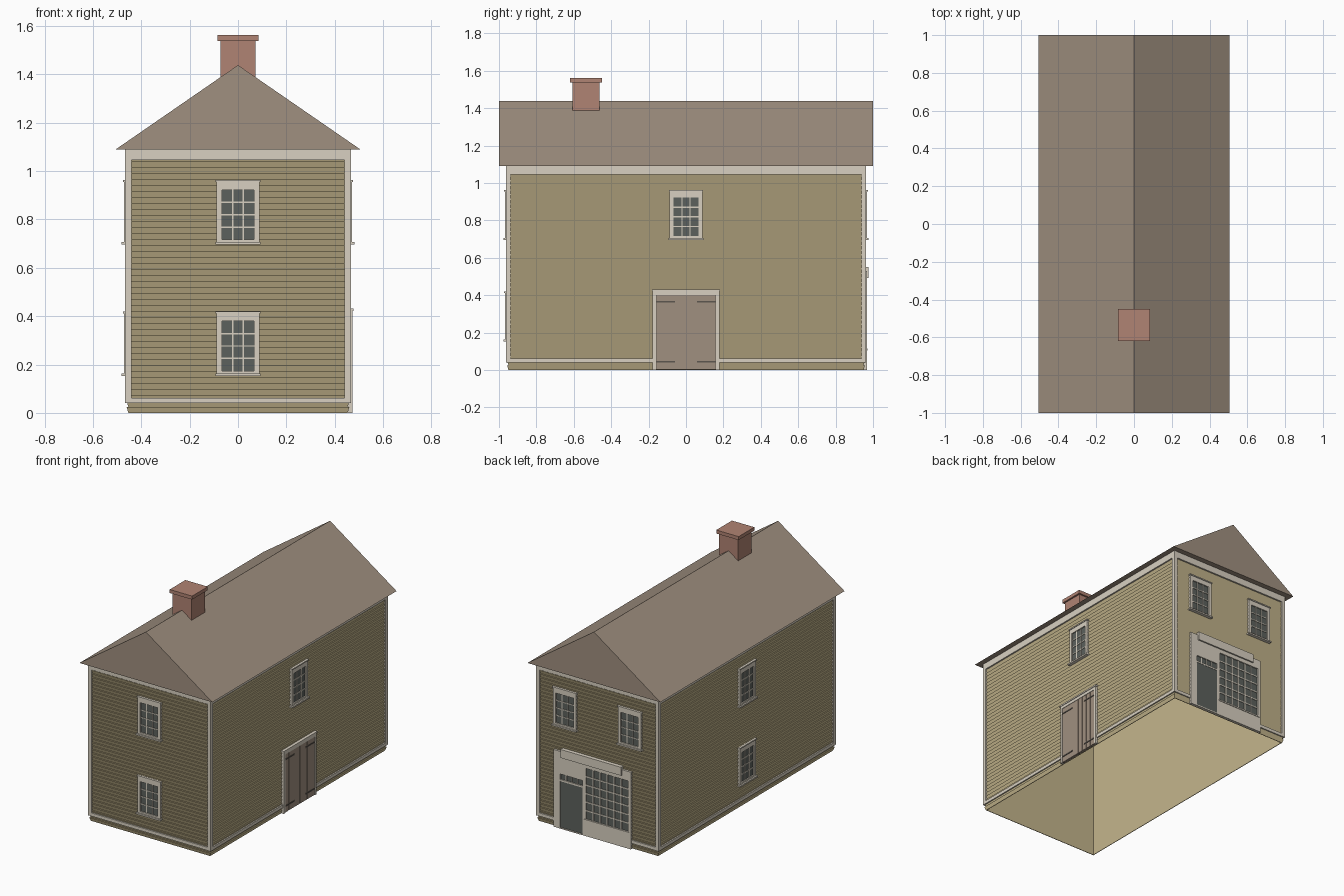
import bpy, bmesh

cube = bpy.data.objects.get("Cube")
if cube:
    bpy.data.objects.remove(cube, do_unlink=True)


def material(name, rgb):
    linear = [((c / 255 + 0.055) / 1.055) ** 2.4 for c in rgb] + [1]
    m = bpy.data.materials.new(name)
    m.use_nodes = True
    m.diffuse_color = linear
    node = next(n for n in m.node_tree.nodes if n.type == "BSDF_PRINCIPLED")
    node.inputs["Base Color"].default_value = linear
    return m


siding = material("tan siding", (196, 181, 140))
trim = material("pale trim", (216, 208, 193))
shingle = material("brown shingle", (160, 144, 128))
brick = material("red brick", (176, 131, 115))
glass = material("dark glass", (92, 97, 93))
iron = material("dark iron", (92, 86, 79))

# Wall faces: half width (x) and half length (y)
WX, WY = 0.461, 0.957
EAVE = 1.09


def finish(name, bm, mat):
    bmesh.ops.recalc_face_normals(bm, faces=bm.faces)
    mesh = bpy.data.meshes.new(name)
    bm.to_mesh(mesh)
    bm.free()
    mesh.materials.append(mat)
    obj = bpy.data.objects.new(name, mesh)
    bpy.context.collection.objects.link(obj)
    return obj


def boxes(name, mat, spans):
    """One object made of boxes given as (x0, x1, y0, y1, z0, z1)."""
    bm = bmesh.new()
    for x0, x1, y0, y1, z0, z1 in spans:
        verts = bmesh.ops.create_cube(bm, size=1)["verts"]
        for v in verts:
            v.co = (x1 if v.co.x > 0 else x0, y1 if v.co.y > 0 else y0,
                    z1 if v.co.z > 0 else z0)
    return finish(name, bm, mat)


def on_wall(side, u0, u1, z0, z1, out, back=-0.007):
    """Box on a wall: u runs along it, out is how far it stands proud."""
    sign = -1 if side in ("front", "right") else 1
    wall = WY if side in ("front", "back") else WX
    a, b = sorted((sign * (wall + back), sign * (wall + out)))
    if side in ("front", "back"):
        return (u0, u1, a, b, z0, z1)
    return (a, b, u0, u1, z0, z1)


def bars(side, u0, u1, z0, z1, cols, rows, out, w=0.006):
    """Glazing bars that split a pane into cols by rows."""
    result = []
    for i in range(1, cols):
        u = u0 + (u1 - u0) * i / cols
        result.append(on_wall(side, u - w / 2, u + w / 2, z0, z1, out))
    for i in range(1, rows):
        z = z0 + (z1 - z0) * i / rows
        result.append(on_wall(side, u0, u1, z - w / 2, z + w / 2, out))
    return result


def window(name, side, u, z):
    """Sash window with surround, glazing bars, cap and sill."""
    w, g, top = 0.088, 0.067, z + 0.26
    g0, g1 = z + 0.017, z + 0.222
    frame = [on_wall(side, u - w, u - g, z, top, 0.010),
             on_wall(side, u + g, u + w, z, top, 0.010),
             on_wall(side, u - g, u + g, g1, top, 0.010),
             on_wall(side, u - g, u + g, z, g0, 0.010),
             on_wall(side, u - w - 0.004, u + w + 0.004, top - 0.006, top + 0.002, 0.015),
             on_wall(side, u - w - 0.006, u + w + 0.006, z - 0.004, z + 0.006, 0.020)]
    frame += bars(side, u - g, u + g, g0, g1, 3, 4, 0.006)
    boxes(name + "_frame", trim, frame)
    boxes(name + "_glass", glass, [on_wall(side, u - g, u + g, g0, g1, 0.002)])


# Hollow wall shell, open below: flat lining inside, ledged boards outside
bm = bmesh.new()
rows, lip, lining = 44, 0.008, 0.012
profile = [(EAVE, lining), (0, lining)]
for i in range(rows):
    profile += [(i * EAVE / rows, lip), ((i + 1) * EAVE / rows, 0)]
loops = [[bm.verts.new((sx * (WX - inset), sy * (WY - inset), z))
          for sx, sy in ((-1, -1), (1, -1), (1, 1), (-1, 1))]
         for z, inset in profile]
for low, high in zip(loops, loops[1:] + loops[:1]):
    for k in range(4):
        n = (k + 1) % 4
        bm.faces.new((low[k], low[n], high[n], high[k]))
finish("clapboard_walls", bm, siding)

# Corner boards, frieze and skirt
P = 0.006
corners = []
for sx in (-1, 1):
    for sy in (-1, 1):
        xs = sorted((sx * (WX - 0.02), sx * (WX + P)))
        ys = sorted((sy * (WY - 0.007), sy * (WY + P)))
        corners.append((*xs, *ys, 0.04, EAVE))
        xs = sorted((sx * (WX - 0.007), sx * (WX + P)))
        ys = sorted((sy * (WY - 0.02), sy * (WY + P)))
        corners.append((*xs, *ys, 0.04, EAVE))
boxes("corner_boards", trim, corners)
bands = []
for side, half in (("front", WX), ("back", WX), ("left", WY), ("right", WY)):
    bands.append(on_wall(side, -half, half, 1.045, EAVE, P - 0.001))
    bands.append(on_wall(side, -half, half, 0.04, 0.062, P - 0.001))
boxes("frieze_and_skirt", trim, bands)

# Gable roof as a closed prism
bm = bmesh.new()
ends = [[bm.verts.new((x, y, z)) for x, z in ((-0.505, EAVE), (0.505, EAVE), (0, 1.438))]
        for y in (-1, 1)]
for end in ends:
    bm.faces.new(end)
for k in range(3):
    n = (k + 1) % 3
    bm.faces.new((ends[0][k], ends[0][n], ends[1][n], ends[1][k]))
finish("roof", bm, shingle)

# Chimney
boxes("chimney", brick, [(-0.073, 0.073, -0.608, -0.462, 1.3, 1.54),
                         (-0.085, 0.085, -0.62, -0.45, 1.538, 1.562)])

# Windows
UP, DOWN = 0.70, 0.157
for name, side, u, z in (("front_upper_window", "front", 0, UP),
                         ("front_lower_window", "front", 0, DOWN),
                         ("left_window", "left", 0, UP),
                         ("right_upper_window", "right", 0, UP),
                         ("right_lower_window", "right", 0, DOWN),
                         ("back_window_a", "back", 0.247, UP),
                         ("back_window_b", "back", -0.247, UP)):
    window(name, side, u, z)

# Plank double door on the left wall
boxes("double_door_frame", trim, [
    on_wall("left", -0.178, -0.160, 0, 0.41, 0.012),
    on_wall("left", 0.160, 0.178, 0, 0.41, 0.012),
    on_wall("left", -0.178, 0.178, 0.402, 0.424, 0.012),
    on_wall("left", -0.183, 0.183, 0.422, 0.432, 0.016)])
planks = []
step = 0.04
for i in range(8):
    u = -0.16 + i * step
    planks.append(on_wall("left", u + 0.001, u + step - 0.001, 0.002, 0.402, 0.009))
boxes("double_door_planks", shingle, planks)
boxes("door_gaps", iron, [on_wall("left", -0.16, 0.16, 0.002, 0.402, 0.0065)])
boxes("strap_hinges", iron, [
    on_wall("left", min(s * 0.16, s * 0.06), max(s * 0.16, s * 0.06), z, z + 0.009, 0.012)
    for s in (-1, 1) for z in (0.04, 0.36)])

# Shop front on the back wall: surround, door with transom, large window, sign board
D0, D1 = 0.11, 0.28
W0, W1 = -0.235, 0.085
boxes("shop_surround", trim, [
    on_wall("back", D1, 0.33, 0, 0.53, 0.010),
    on_wall("back", W1, D0, 0, 0.53, 0.010),
    on_wall("back", -0.258, W0, 0, 0.53, 0.010),
    on_wall("back", D0, D1, 0.375, 0.53, 0.010),
    on_wall("back", D0, D1, 0.325, 0.337, 0.009),
    on_wall("back", D0, D1, 0, 0.008, 0.011),
    on_wall("back", W0, W1, 0.465, 0.53, 0.010),
    on_wall("back", W0, W1, 0, 0.115, 0.010),
    on_wall("back", W0 - 0.01, W1 + 0.01, 0.105, 0.115, 0.014)])
boxes("shop_bars", trim,
      bars("back", W0, W1, 0.115, 0.465, 6, 6, 0.006, 0.008)
      + bars("back", D0, D1, 0.337, 0.375, 4, 1, 0.006))
boxes("shop_glass", glass, [on_wall("back", W0, W1, 0.115, 0.465, 0.002),
                            on_wall("back", D0, D1, 0.337, 0.375, 0.002)])
boxes("shop_door", glass, [on_wall("back", D0, D1, 0.008, 0.325, 0.007)])
boxes("sign_board", trim, [on_wall("back", -0.19, 0.27, 0.492, 0.55, 0.02)])
